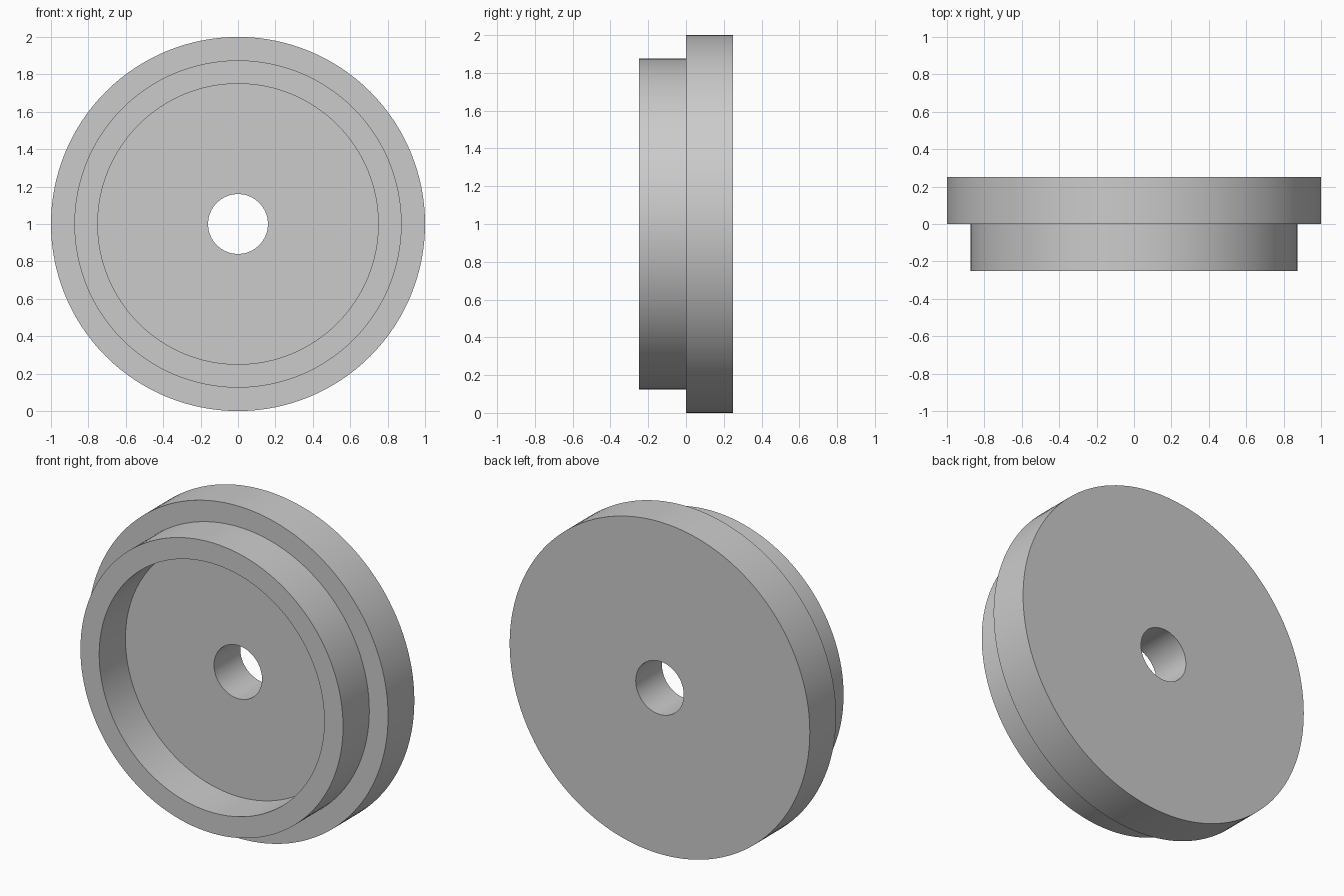
import bpy
import bmesh
import math
from mathutils import Matrix, Vector

cube = bpy.data.objects.get("Cube")
if cube:
    bpy.data.objects.remove(cube, do_unlink=True)

SEGMENTS = 128

# Single plain grey
grey = bpy.data.materials.new("plain_grey")
grey.use_nodes = True
colour = (0.6, 0.6, 0.6, 1.0)
grey.diffuse_color = colour
grey.node_tree.nodes["Principled BSDF"].inputs["Base Color"].default_value = colour


def lathe(name, profile):
    """Turn a closed (radius, y) profile around the y axis, centred at z = 1."""
    bm = bmesh.new()
    verts = [bm.verts.new((r, y, 0)) for r, y in profile]
    edges = [bm.edges.new((v, verts[(i + 1) % len(verts)])) for i, v in enumerate(verts)]
    bmesh.ops.spin(bm, geom=verts + edges, cent=(0, 0, 0), axis=(0, 1, 0),
                   angle=math.tau, steps=SEGMENTS, use_merge=True)
    bmesh.ops.remove_doubles(bm, verts=bm.verts, dist=0.0001)
    bmesh.ops.recalc_face_normals(bm, faces=bm.faces)
    bmesh.ops.transform(bm, matrix=Matrix.Translation(Vector((0, 0, 1))), verts=bm.verts)
    mesh = bpy.data.meshes.new(name)
    bm.to_mesh(mesh)
    bm.free()
    mesh.materials.append(grey)
    obj = bpy.data.objects.new(name, mesh)
    bpy.context.collection.objects.link(obj)
    bpy.ops.object.select_all(action='DESELECT')
    obj.select_set(True)
    bpy.context.view_layer.objects.active = obj
    bpy.ops.object.shade_smooth_by_angle(angle=math.radians(30))
    return obj


# Flanged disc: bore, recess floor, raised front rim, step and back flange
BORE, RECESS, RIM, FLANGE = 0.16, 0.75, 0.875, 1.0
FRONT, STEP, BACK = -0.25, 0.0, 0.25
lathe("flanged_disc", [
    (BORE, BACK), (BORE, STEP),
    (RECESS, STEP), (RECESS, FRONT),
    (RIM, FRONT), (RIM, STEP),
    (FLANGE, STEP), (FLANGE, BACK),
])
